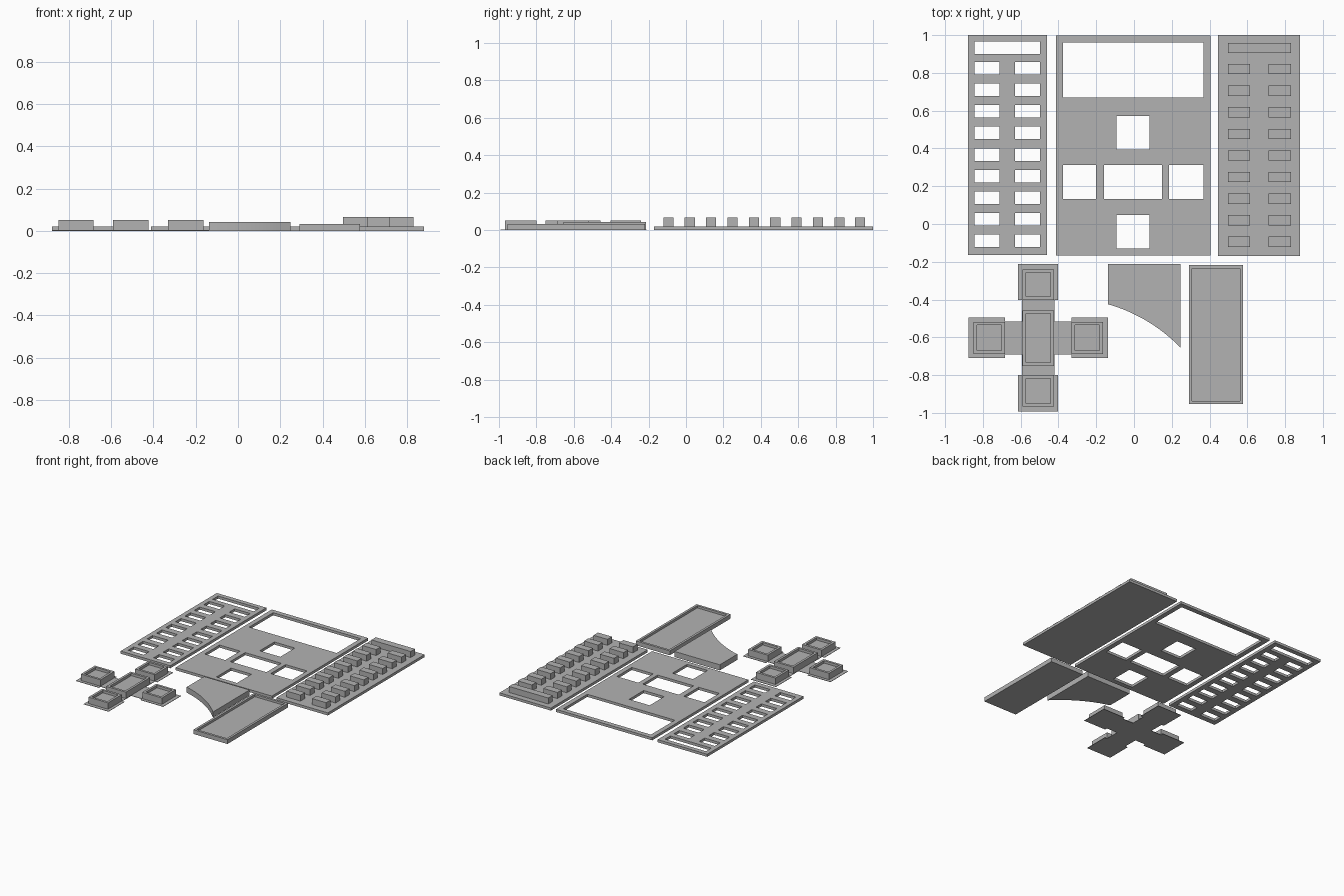
import bpy, bmesh, math

if "Cube" in bpy.data.objects:
    bpy.data.objects.remove(bpy.data.objects["Cube"])

grey = bpy.data.materials.new("light grey")
grey.diffuse_color = (0.45, 0.45, 0.45, 1)
grey.use_nodes = True
grey.node_tree.nodes["Principled BSDF"].inputs["Base Color"].default_value = grey.diffuse_color


def finish(name, bm):
    bmesh.ops.recalc_face_normals(bm, faces=bm.faces)
    mesh = bpy.data.meshes.new(name)
    bm.to_mesh(mesh)
    bm.free()
    mesh.materials.append(grey)
    obj = bpy.data.objects.new(name, mesh)
    bpy.context.collection.objects.link(obj)
    return obj


def prism(bm, points, z0, z1):
    """Extrude a flat outline from z0 to z1 and return its top face."""
    face = bm.faces.new([bm.verts.new((x, y, z0)) for x, y in points])
    face.normal_update()
    if face.normal.z < 0:
        face.normal_flip()
    ext = bmesh.ops.extrude_face_region(bm, geom=[face], use_keep_orig=True)["geom"]
    for v in (g for g in ext if isinstance(g, bmesh.types.BMVert)):
        v.co.z = z1
    return next(g for g in ext if isinstance(g, bmesh.types.BMFace))


def rect(x0, x1, y0, y1):
    return [(x0, y0), (x1, y0), (x1, y1), (x0, y1)]


def tray(name, bounds, z0, z1, rim, floor):
    """Box with a recessed top."""
    bm = bmesh.new()
    top = prism(bm, rect(*bounds), z0, z1)
    bm.normal_update()
    bmesh.ops.inset_region(bm, faces=[top], thickness=rim, use_even_offset=True)
    ext = bmesh.ops.extrude_discrete_faces(bm, faces=[top])["faces"]
    for v in ext[0].verts:
        v.co.z = floor
    return finish(name, bm)


def pierced_panel(name, bounds, holes, height):
    """Plate cut through by rectangular holes, made from a grid of cells."""
    bm = bmesh.new()
    xs = sorted({v for r in holes + [bounds] for v in r[:2]})
    ys = sorted({v for r in holes + [bounds] for v in r[2:]})
    grid = {(x, y): bm.verts.new((x, y, 0)) for x in xs for y in ys}
    for x0, x1 in zip(xs, xs[1:]):
        for y0, y1 in zip(ys, ys[1:]):
            cx, cy = (x0 + x1) / 2, (y0 + y1) / 2
            if not any(a < cx < b and c < cy < d for a, b, c, d in holes):
                bm.faces.new([grid[p] for p in rect(x0, x1, y0, y1)])
    ext = bmesh.ops.extrude_face_region(bm, geom=bm.faces[:], use_keep_orig=True)["geom"]
    for v in (g for g in ext if isinstance(g, bmesh.types.BMVert)):
        v.co.z = height
    loose = [v for v in bm.verts if not v.link_faces]
    bmesh.ops.delete(bm, geom=loose, context='VERTS')
    return finish(name, bm)


# Left panel: one wide slot and two columns of small slots
slots = [(-0.845, -0.497, 0.90, 0.965)]
for i in range(9):
    y = 0.825 - i * 0.1143
    slots += [(a, a + 0.132, round(y - 0.033, 4), round(y + 0.033, 4))
              for a in (-0.845, -0.629)]
pierced_panel("slotted_panel", (-0.88, -0.46, -0.163, 1.0), slots, 0.02)

# Middle panel with window openings
pierced_panel("window_panel", (-0.412, 0.404, -0.167, 0.997), [
    (-0.375, 0.367, 0.67, 0.96),
    (-0.092, 0.082, 0.395, 0.571),
    (-0.375, -0.20, 0.132, 0.312),
    (-0.158, 0.148, 0.132, 0.312),
    (0.185, 0.367, 0.132, 0.312),
    (-0.092, 0.082, -0.13, 0.047)], 0.02)

# Right panel with raised blocks
bm = bmesh.new()
prism(bm, rect(0.444, 0.88, -0.17, 1.0), 0, 0.02)
finish("block_panel", bm)
bm = bmesh.new()
prism(bm, rect(0.497, 0.83, 0.904, 0.957), 0.02, 0.066)
for i in range(9):
    y = 0.82 - i * 0.1143
    for x in (0.497, 0.713):
        prism(bm, rect(x, x + 0.118, y - 0.027, y + 0.027), 0.02, 0.066)
finish("raised_blocks", bm)

# Long shallow tray
tray("long_tray", (0.29, 0.578, -0.954, -0.218), 0, 0.033, 0.018, 0.016)

# Bracket with a concave arc edge
radius, a0, a1 = 0.866, math.radians(74), math.radians(44)
cx, cy = -0.137 - radius * math.cos(a0), -0.425 - radius * math.sin(a0)
arc = []
for i in range(25):
    a = a0 + (a1 - a0) * i / 24
    arc.append((cx + radius * math.cos(a), cy + radius * math.sin(a)))
right = arc[-1][0]
bm = bmesh.new()
prism(bm, arc + [(right, -0.213), (-0.137, -0.213)], 0, 0.043)
bracket = finish("curved_bracket", bm)
bpy.context.view_layer.objects.active = bracket
bracket.select_set(True)
bpy.ops.object.shade_smooth_by_angle(angle=math.radians(30))

# Cross base: thin strips with wider end flanges, as one outline
bm = bmesh.new()
prism(bm, [
    (-0.613, -0.212), (-0.613, -0.403), (-0.592, -0.403), (-0.592, -0.515),
    (-0.682, -0.515), (-0.682, -0.495), (-0.877, -0.495), (-0.877, -0.71),
    (-0.682, -0.71), (-0.682, -0.69), (-0.592, -0.69), (-0.592, -0.80),
    (-0.613, -0.80), (-0.613, -0.993), (-0.402, -0.993), (-0.402, -0.80),
    (-0.422, -0.80), (-0.422, -0.69), (-0.33, -0.69), (-0.33, -0.71),
    (-0.137, -0.71), (-0.137, -0.495), (-0.33, -0.495), (-0.33, -0.515),
    (-0.422, -0.515), (-0.422, -0.403), (-0.402, -0.403), (-0.402, -0.212)], 0, 0.003)
finish("cross_base", bm)

# Recessed boxes standing on the cross
for name, bounds in {
        "center_box": (-0.59, -0.424, -0.752, -0.457),
        "back_box": (-0.59, -0.424, -0.403, -0.24),
        "front_box": (-0.59, -0.424, -0.967, -0.80),
        "left_box": (-0.85, -0.684, -0.687, -0.518),
        "right_box": (-0.33, -0.164, -0.687, -0.518)}.items():
    tray(name, bounds, 0.003, 0.052, 0.018, 0.033)
